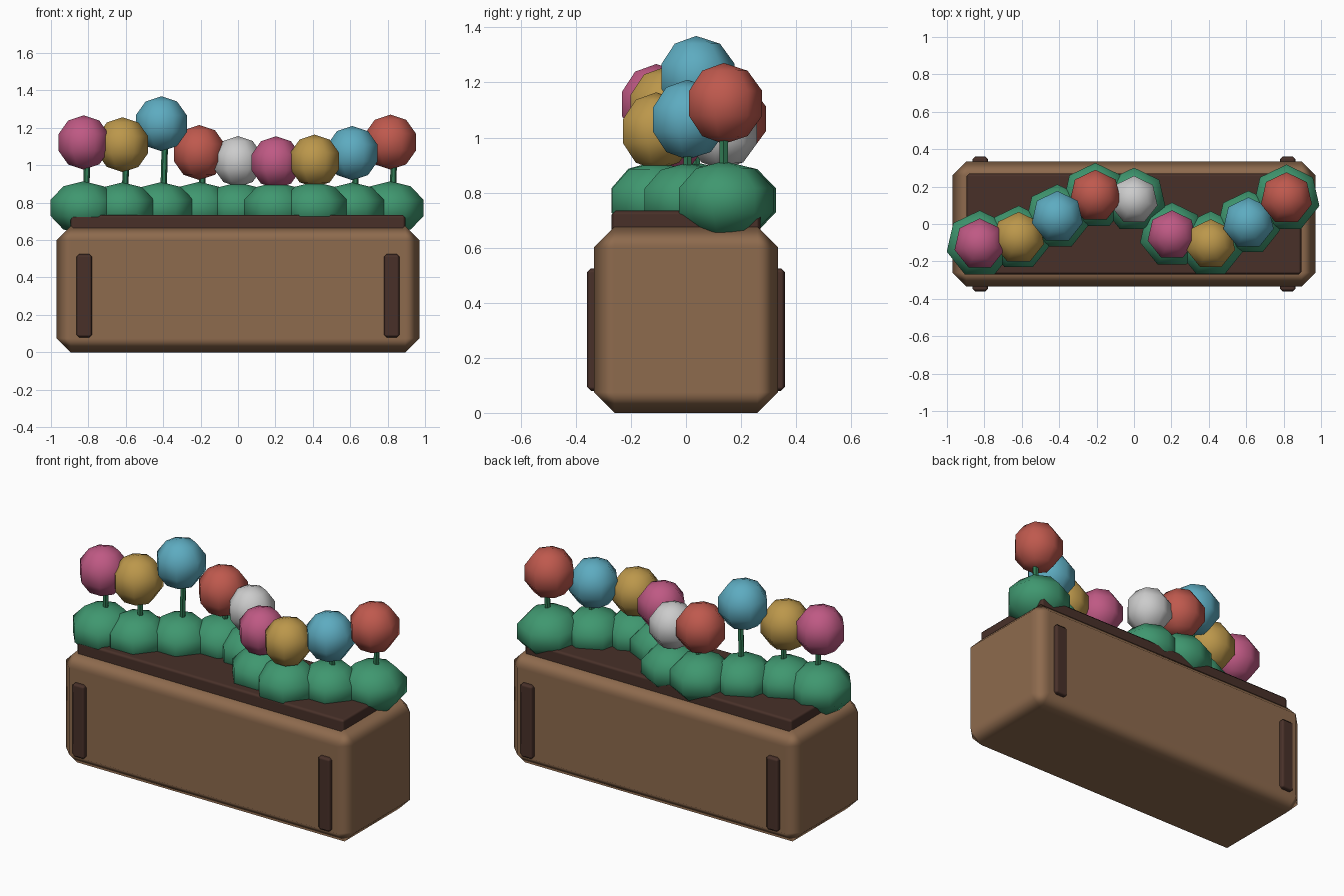
import bpy, bmesh, math
from mathutils import Matrix, Vector

if "Cube" in bpy.data.objects:
    bpy.data.objects.remove(bpy.data.objects["Cube"])


def material(name, rgb):
    m = bpy.data.materials.new(name)
    m.diffuse_color = (*rgb, 1)
    m.use_nodes = True
    m.node_tree.nodes["Principled BSDF"].inputs["Base Color"].default_value = m.diffuse_color
    return m


WOOD = material("wood", (0.27, 0.145, 0.075))
DARK = material("dark_wood", (0.065, 0.03, 0.022))
GREEN = material("green", (0.05, 0.31, 0.16))
STEM = material("stem_green", (0.03, 0.2, 0.09))
PETALS = {
    "pink": material("pink", (0.52, 0.10, 0.23)),
    "gold": material("gold", (0.50, 0.31, 0.07)),
    "blue": material("blue", (0.11, 0.41, 0.53)),
    "red": material("red", (0.52, 0.10, 0.075)),
    "white": material("white", (0.6, 0.6, 0.62)),
}


def finish(bm, name, mat, loc, angle):
    me = bpy.data.meshes.new(name)
    bm.to_mesh(me)
    bm.free()
    me.materials.append(mat)
    ob = bpy.data.objects.new(name, me)
    ob.location = loc
    bpy.context.collection.objects.link(ob)
    bpy.ops.object.select_all(action='DESELECT')
    ob.select_set(True)
    bpy.context.view_layer.objects.active = ob
    if angle:
        bpy.ops.object.shade_smooth_by_angle(angle=math.radians(angle))
    return ob


def box(name, size, loc, bevel, mat):
    bm = bmesh.new()
    bmesh.ops.create_cube(bm, size=1, matrix=Matrix.Diagonal((*size, 1)))
    ob = finish(bm, name, mat, loc, 60)
    b = ob.modifiers.new("bevel", 'BEVEL')
    b.width, b.segments, b.harden_normals = bevel, 1, True
    return ob


def ball(name, radius, height, loc, mat, angle):
    # seven-sided low-poly sphere
    bm = bmesh.new()
    bmesh.ops.create_uvsphere(bm, u_segments=7, v_segments=5, radius=1,
                              matrix=Matrix.Diagonal((radius, radius, height, 1)))
    return finish(bm, name, mat, loc, angle)


def stem(name, start, end, radius):
    d = Vector(end) - Vector(start)
    bm = bmesh.new()
    bmesh.ops.create_cone(bm, cap_ends=True, segments=6, radius1=radius,
                          radius2=radius, depth=d.length,
                          matrix=d.to_track_quat('Z', 'Y').to_matrix().to_4x4())
    return finish(bm, name, STEM, (Vector(start) + Vector(end)) / 2, 40)


# planter trough, soil bed and the four upright battens
box("planter_box", (1.94, 0.67, 0.675), (0, 0, 0.3375), 0.075, WOOD)
box("soil_bed", (1.79, 0.54, 0.12), (0, 0, 0.675), 0.015, DARK)
for sx in (-1, 1):
    for sy, side in ((-1, "front"), (1, "back")):
        box(f"{side}_batten", (0.085, 0.05, 0.445),
            (sx * 0.822, sy * 0.335, 0.302), 0.015, DARK)

# row of plants: x, y, bloom height, bloom radius, leaf radius, colour
PLANTS = [
    (-0.825, -0.108, 1.122, 0.145, 0.190, "pink"),
    (-0.617, -0.075, 1.110, 0.147, 0.182, "gold"),
    (-0.410, 0.037, 1.222, 0.147, 0.184, "blue"),
    (-0.207, 0.150, 1.068, 0.147, 0.186, "red"),
    (0.000, 0.128, 1.020, 0.136, 0.182, "white"),
    (0.203, -0.060, 1.015, 0.140, 0.184, "pink"),
    (0.410, -0.108, 1.023, 0.141, 0.186, "gold"),
    (0.612, 0.005, 1.065, 0.145, 0.182, "blue"),
    (0.815, 0.137, 1.124, 0.147, 0.190, "red"),
]
for x, y, z, r, leaf, colour in PLANTS:
    ball("leaf_clump", leaf, leaf * 0.75, (x, y, 0.772), GREEN, 60)
    stem("stem", (x + 0.008, y, 0.72), (x + 0.022, y, z), 0.017)
    ball(f"{colour}_bloom", r, r, (x, y, z), PETALS[colour], 45)
